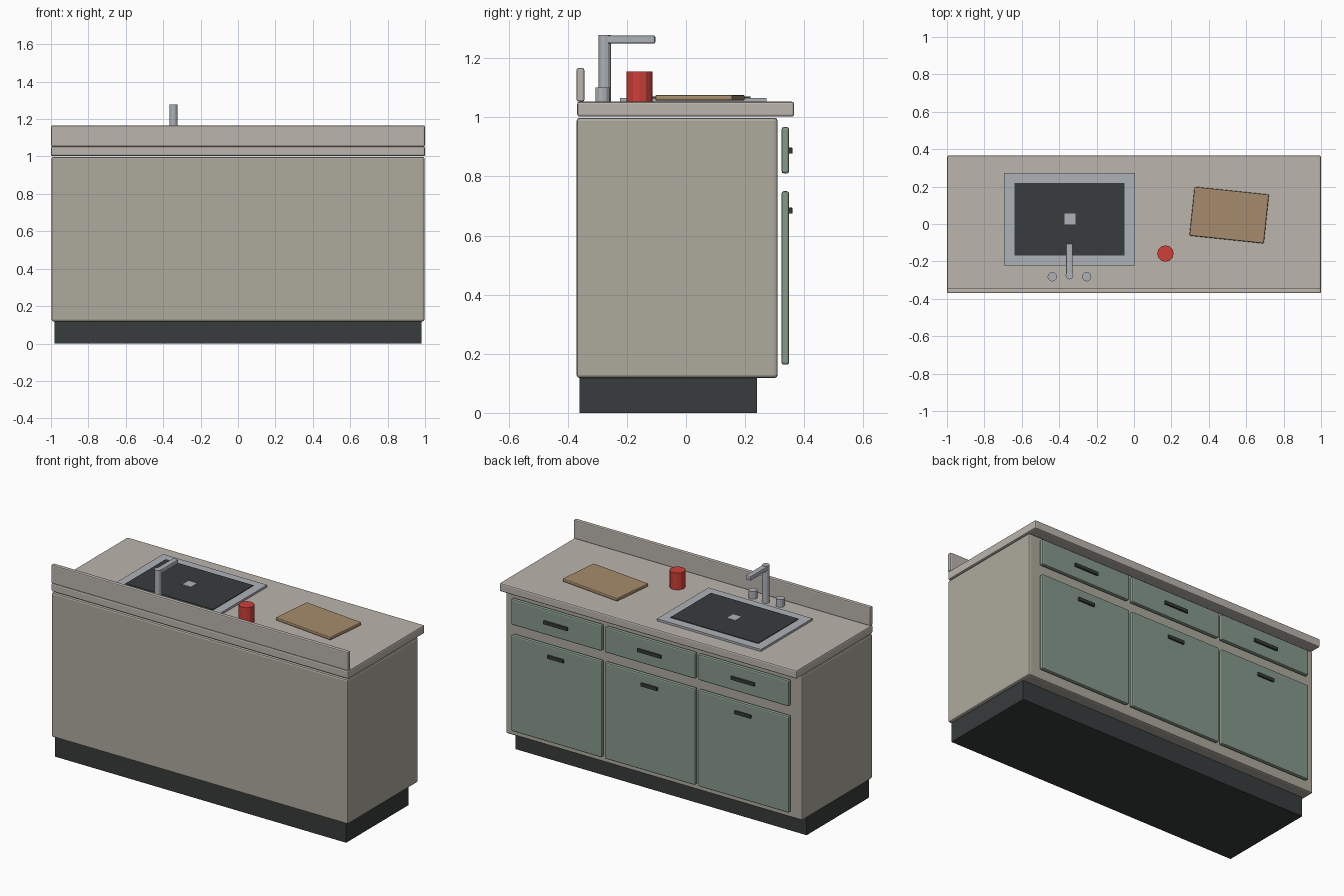
import bpy
from math import pi

if "Cube" in bpy.data.objects:
    bpy.data.objects.remove(bpy.data.objects["Cube"])


def material(name, r, g, b):
    m = bpy.data.materials.new(name)
    m.diffuse_color = (r, g, b, 1)
    m.use_nodes = True
    m.node_tree.nodes["Principled BSDF"].inputs["Base Color"].default_value = m.diffuse_color
    return m


CABINET = material("cabinet_paint", 0.42, 0.40, 0.34)
STONE = material("worktop_stone", 0.50, 0.46, 0.42)
GREEN = material("green_paint", 0.24, 0.32, 0.26)
DARK = material("dark", 0.04, 0.045, 0.045)
STEEL = material("steel", 0.42, 0.45, 0.48)
WOOD = material("wood", 0.38, 0.26, 0.15)
RED = material("red", 0.62, 0.05, 0.04)


def box(name, x, y, z, mat, bevel=0.0, turn=0.0):
    """Box from (min, max) ranges, optionally bevelled and turned about z."""
    spans = (x, y, z)
    bpy.ops.mesh.primitive_cube_add(size=1, location=[(a + b) / 2 for a, b in spans])
    ob = bpy.context.object
    ob.name = name
    ob.scale = [b - a for a, b in spans]
    bpy.ops.object.transform_apply(location=False, rotation=False, scale=True)
    ob.rotation_euler.z = turn
    ob.data.materials.append(mat)
    if bevel:
        mod = ob.modifiers.new("bevel", "BEVEL")
        mod.width = bevel
        mod.segments = 2
    return ob


def cylinder(name, x, y, z, radius, mat, sides=12):
    bpy.ops.mesh.primitive_cylinder_add(
        vertices=sides, radius=radius, depth=z[1] - z[0], location=(x, y, sum(z) / 2))
    ob = bpy.context.object
    ob.name = name
    ob.data.materials.append(mat)
    return ob


# Cabinet, worktop and splashback
box("plinth", (-0.98, 0.98), (-0.36, 0.24), (0, 0.12), DARK)
box("cabinet_body", (-0.997, 0.997), (-0.37, 0.31), (0.118, 0.998), CABINET, 0.01)
box("worktop", (-1, 1), (-0.368, 0.366), (1.002, 1.053), STONE, 0.008)
box("splashback", (-0.999, 0.999), (-0.37, -0.344), (1.053, 1.166), STONE, 0.006)

# Three bays, each with a drawer above a door
for i in range(3):
    cx = (i - 1) * 0.63
    for part, z, hz, half in (("drawer", (0.81, 0.967), 0.887, 0.08),
                              ("door", (0.163, 0.75), 0.684, 0.055)):
        box(f"{part}_front_{i + 1}", (cx - 0.305, cx + 0.305), (0.323, 0.349), z, GREEN, 0.008)
        box(f"{part}_handle_{i + 1}", (cx - half, cx + half), (0.343, 0.36),
            (hz - 0.01, hz + 0.01), DARK, 0.002)

# Sink
SX = -0.345
box("sink_rim", (SX - 0.35, SX + 0.35), (-0.223, 0.273), (1.05, 1.066), STEEL)
box("sink_basin", (SX - 0.295, SX + 0.295), (-0.168, 0.219), (1.055, 1.07), DARK)
box("sink_drain", (SX - 0.027, SX + 0.031), (-0.003, 0.055), (1.06, 1.073), STEEL)

# Tap
cylinder("tap_post", SX, -0.275, (1.05, 1.279), 0.021, STEEL)
box("tap_spout", (SX - 0.0175, SX + 0.0175), (-0.272, -0.104), (1.249, 1.277), STEEL, 0.006)
for side, name in ((-1, "tap_knob_left"), (1, "tap_knob_right")):
    cylinder(name, SX + side * 0.092, -0.282, (1.05, 1.1), 0.025, STEEL)

# Items on the worktop
cylinder("red_cup", 0.168, -0.158, (1.053, 1.155), 0.044, RED)
box("chopping_board", (0.309, 0.709), (-0.084, 0.179), (1.056, 1.076), WOOD, 0.006, -0.105)
